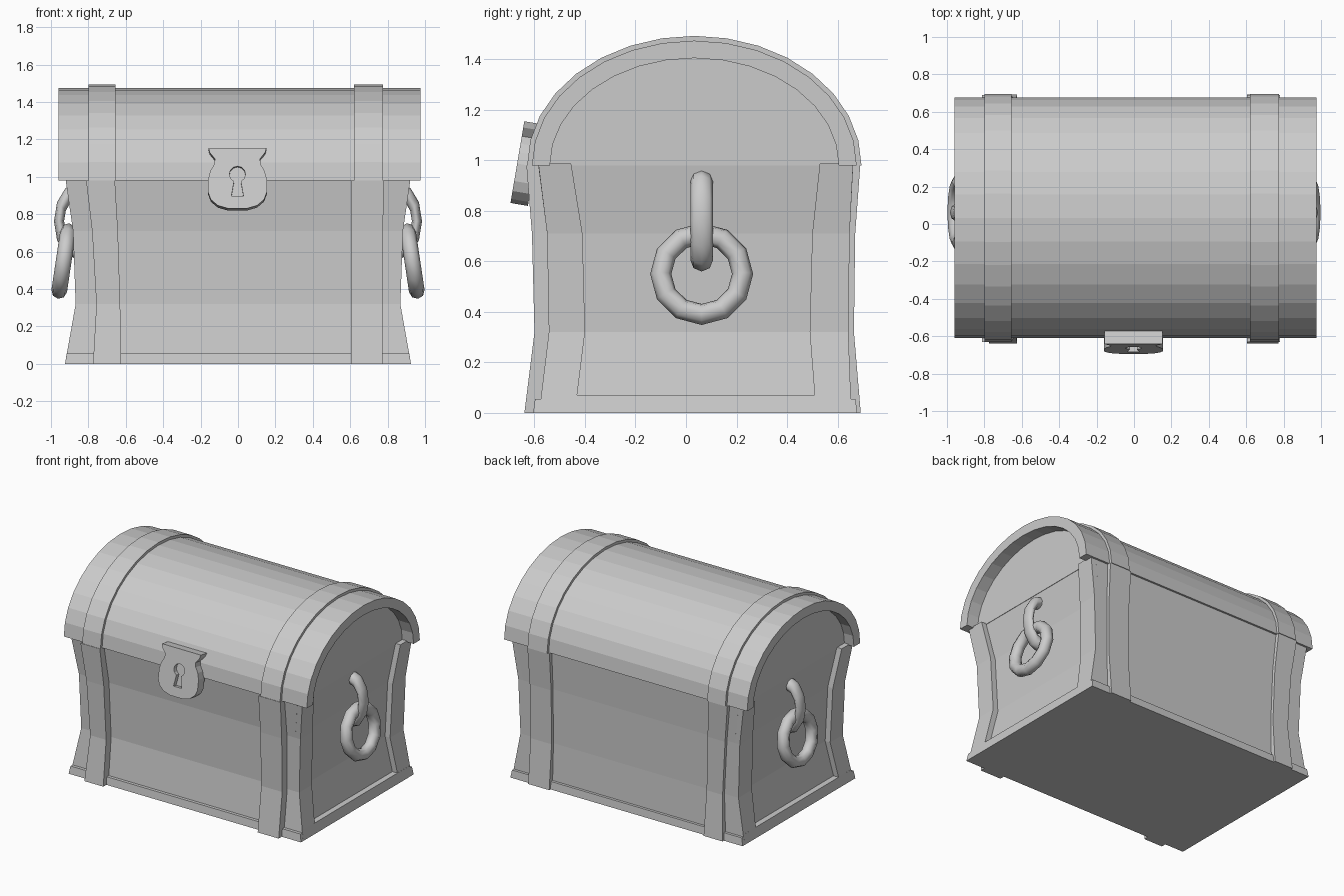
import bpy, bmesh, math

if "Cube" in bpy.data.objects:
    bpy.data.objects.remove(bpy.data.objects["Cube"])

grey = bpy.data.materials.new("plain_grey")
grey.diffuse_color = (0.6, 0.6, 0.6, 1)
grey.use_nodes = True
grey.node_tree.nodes["Principled BSDF"].inputs["Base Color"].default_value = grey.diffuse_color


def loft(name, rings):
    """Skin matching closed point rings and cap both ends."""
    bm = bmesh.new()
    vs = [[bm.verts.new(p) for p in r] for r in rings]
    n = len(rings[0])
    for a, b in zip(vs, vs[1:]):
        for i in range(n):
            j = (i + 1) % n
            bm.faces.new((a[i], a[j], b[j], b[i]))
    bm.faces.new(vs[0][::-1])
    bm.faces.new(vs[-1])
    bmesh.ops.recalc_face_normals(bm, faces=bm.faces)
    me = bpy.data.meshes.new(name)
    bm.to_mesh(me)
    bm.free()
    me.materials.append(grey)
    ob = bpy.data.objects.new(name, me)
    bpy.context.collection.objects.link(ob)
    return ob


def rect_loft(name, rows):
    """Rows of (z, x0, x1, y0, y1)."""
    return loft(name, [[(x0, y0, z), (x1, y0, z), (x1, y1, z), (x0, y1, z)]
                       for z, x0, x1, y0, y1 in rows])


def along_x(name, prof, x0, x1):
    return loft(name, [[(x, y, z) for y, z in prof] for x in (x0, x1)])


def along_y(name, prof, y0, y1):
    return loft(name, [[(x, y, z) for x, z in prof] for y in (y0, y1)])


def arch(a, b, cy=0.033, z0=0.98, n=16):
    return [(cy + a * math.cos(math.pi * i / n), z0 + b * math.sin(math.pi * i / n))
            for i in range(n + 1)]


# Curved body outline at four heights
Z = (0, 0.32, 0.71, 0.98)
HX = (0.925, 0.868, 0.882, 0.922)        # half width at corner posts
YF = (-0.582, -0.543, -0.55, -0.585)     # front
YB = (0.655, 0.643, 0.648, 0.662)        # back
PF = (-0.44, -0.40, -0.41, -0.455)       # side panel front edge
PB = (0.515, 0.49, 0.50, 0.53)           # side panel back edge
INSET = 0.04

rect_loft("body", [(z, -h + INSET, h - INSET, f, b)
                   for z, h, f, b in zip(Z, HX, YF, YB)])

# Corner posts and side sills framing the inset end panels
for s, side in ((-1, "left"), (1, "right")):
    for tag, ya, yb in (("front", YF, PF), ("back", PB, YB)):
        rows = []
        for i, z in enumerate(Z):
            zz = 0.988 if i == 3 else z
            x0, x1 = sorted((s * HX[i], s * (HX[i] - 0.12)))
            rows.append((zz, x0, x1, ya[i], yb[i]))
        rect_loft(f"{side}_{tag}_post", rows)
    rect_loft(f"{side}_sill", [
        (0, *sorted((s * 0.925, s * 0.8)), -0.58, 0.65),
        (0.07, *sorted((s * 0.913, s * 0.8)), -0.57, 0.65)])

# Front and back bottom rails
rect_loft("bottom_rail", [(0, -0.925, 0.925, -0.605, 0.677),
                          (0.055, -0.915, 0.915, -0.598, 0.672)])

# Straps round the body and over the lid
SF = (-0.64, -0.60, -0.61, -0.632)
SB = (0.692, 0.665, 0.67, 0.69)
left_x = ((-0.775, -0.625), (-0.757, -0.63), (-0.78, -0.642), (-0.812, -0.658))
right_x = ((0.605, 0.772), (0.605, 0.772), (0.605, 0.775), (0.605, 0.78))
for side, xs in (("left", left_x), ("right", right_x)):
    rect_loft(f"{side}_body_strap", [(z, x[0], x[1], f, b)
                                     for z, x, f, b in zip(Z, xs, SF, SB)])
along_x("left_lid_strap", arch(0.662, 0.513), -0.80, -0.655)
along_x("right_lid_strap", arch(0.662, 0.513), 0.62, 0.775)

# Barrel lid: thick overhanging shell with recessed end panels
along_x("lid_shell", arch(0.643, 0.494) + arch(0.572, 0.425)[::-1], -0.96, 0.975)
along_x("lid_end_panels", arch(0.59, 0.44), -0.885, 0.885)

# Lock plate with a cut keyhole, leaning outward at the bottom
half = [(0.155, 0.16), (0.148, 0.135), (0.12, 0.10), (0.125, 0.07), (0.145, 0.035),
        (0.157, -0.01), (0.157, -0.08), (0.142, -0.12), (0.105, -0.152), (0.05, -0.168)]
lock = along_y("lock_plate", half + [(-x, z) for x, z in half[::-1]], 0, 0.07)
hole = [(0.043 * math.cos(math.radians(t)), 0.018 + 0.043 * math.sin(math.radians(t)))
        for t in range(-65, 246, 31)]
cutter = along_y("keyhole_cutter", hole + [(-0.032, -0.10), (0.032, -0.10)], -0.03, 0.03)
cutter.hide_render = True
mod = lock.modifiers.new("keyhole", 'BOOLEAN')
mod.operation = 'DIFFERENCE'
mod.solver = 'EXACT'
mod.object = cutter
bpy.context.view_layer.objects.active = lock
bpy.ops.object.modifier_apply(modifier=mod.name)
bpy.data.objects.remove(cutter)
lock.location = (-0.003, -0.667, 0.997)
lock.rotation_euler = (math.radians(-9.6), 0, 0)


# Handles: a fixed link in each end panel with a hanging ring
def ring(name, loc, rot, major, minor, scale=(1, 1, 1)):
    bpy.ops.mesh.primitive_torus_add(major_segments=12, minor_segments=8, location=loc,
                                     rotation=rot, major_radius=major, minor_radius=minor)
    ob = bpy.context.object
    ob.name = name
    ob.scale = scale
    ob.data.materials.append(grey)
    bpy.ops.object.shade_smooth()


for s, side in ((-1, "left"), (1, "right")):
    ring(f"{side}_handle_link", (s * 0.862, 0.062, 0.763), (math.pi / 2, 0, 0),
         0.158, 0.045, (0.6, 1, 1))
    ring(f"{side}_handle_ring", (s * 0.932, 0.062, 0.55),
         (0, math.pi / 2 - s * math.radians(8.5), 0), 0.162, 0.042)
